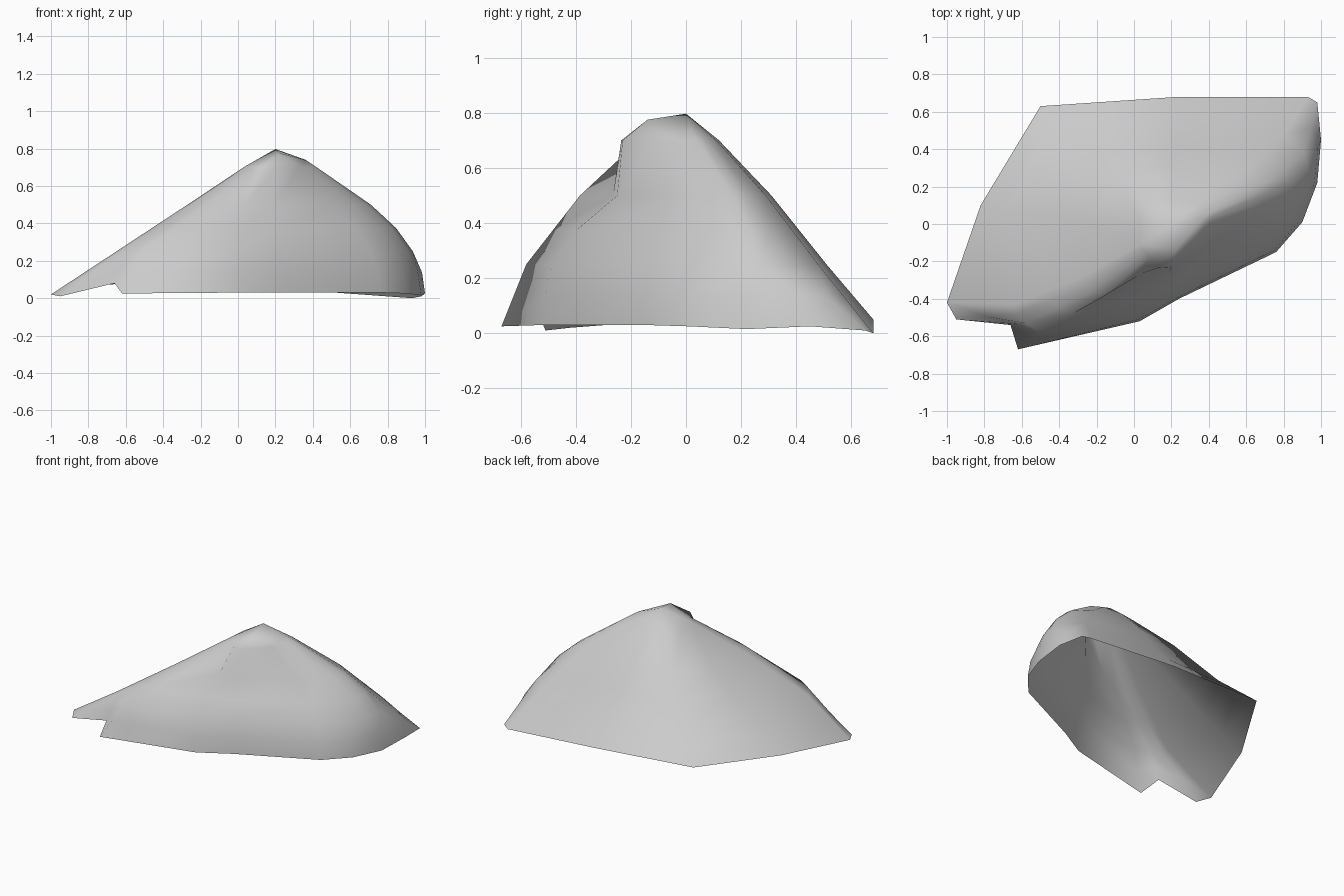
import bpy, bmesh

if "Cube" in bpy.data.objects:
    bpy.data.objects.remove(bpy.data.objects["Cube"])

# Base rim (x, y, z), counterclockwise from the west tip
rim = [(-1, -.42, .02), (-.95, -.51, .01), (-.66, -.54, .08), (-.62, -.67, .025),
       (.03, -.52, .03), (.24, -.40, .03), (.76, -.15, .03), (.90, .01, .025),
       (.98, .22, .015), (1, .45, .025), (.98, .65, .01), (.93, .68, 0),
       (.24, .68, .05), (-.50, .63, .09), (-.82, .10, .06)]
# Matching level outlines up the slope (x, y)
levels = {
    .25: [(-.65, -.43), (-.63, -.48), (-.58, -.53), (-.50, -.58), (0, -.485),
          (.22, -.37), (.71, -.12), (.84, .04), (.91, .17), (.935, .27),
          (.91, .38), (.80, .48), (.24, .51), (-.32, .46), (-.54, .05)],
    .50: [(-.27, -.28), (-.26, -.32), (-.23, -.36), (-.16, -.385), (.04, -.265),
          (.19, -.25), (.50, -.05), (.61, .02), (.68, .10), (.71, .17),
          (.70, .22), (.60, .29), (.20, .31), (-.09, .29), (-.22, .01)],
    .70: [(.03, -.11), (.04, -.13), (.06, -.15), (.08, -.17), (.13, -.235),
          (.20, -.23), (.33, -.10), (.37, -.04), (.41, .01), (.42, .04),
          (.42, .07), (.35, .11), (.20, .12), (.08, .10), (.04, 0)],
}
# Summit ridge, and which summit point each profile runs to
summit = [(.2, 0, .797), (.22, -.14, .775), (.36, .02, .74)]
target = "011111122222000"
FRONT = range(4, 10)


def between(low, high, front_share, share):
    """Outline halfway up; a smaller share keeps the front cliff bulging."""
    out = []
    for i, (a, b) in enumerate(zip(low, high)):
        s = front_share if i in FRONT else share
        out.append((a[0] + (b[0] - a[0]) * s, a[1] + (b[1] - a[1]) * s, (a[2] + b[2]) / 2))
    return out


low, mid, upper, top = [rim] + [[(x, y, z) for x, y in o] for z, o in levels.items()]
outlines = [low, between(low, mid, .25, .5), mid, between(mid, upper, .4, .5), upper, top]

bm = bmesh.new()
rings = [[bm.verts.new(p) for p in o] for o in outlines]
tops = [bm.verts.new(p) for p in summit]
rings.append([tops[int(c)] for c in target])

# Slopes: join neighbouring outlines, collapsing to triangles at the summit
n = len(rim)
for lo, hi in zip(rings, rings[1:]):
    for i in range(n):
        j = (i + 1) % n
        corners = [lo[i], lo[j], hi[j]]
        if hi[i] is not hi[j]:
            corners.append(hi[i])
        bm.faces.new(corners)
bm.faces.new(tops)
bmesh.ops.recalc_face_normals(bm, faces=bm.faces[:])
if sum(f.normal.z for f in bm.faces) < 0:
    bmesh.ops.reverse_faces(bm, faces=bm.faces[:])

# Open-bottomed rock shell, smooth shaded
mesh = bpy.data.meshes.new("rock_shell")
bm.to_mesh(mesh)
bm.free()
rock = bpy.data.objects.new("rock_shell", mesh)
bpy.context.collection.objects.link(rock)
for poly in mesh.polygons:
    poly.use_smooth = True
